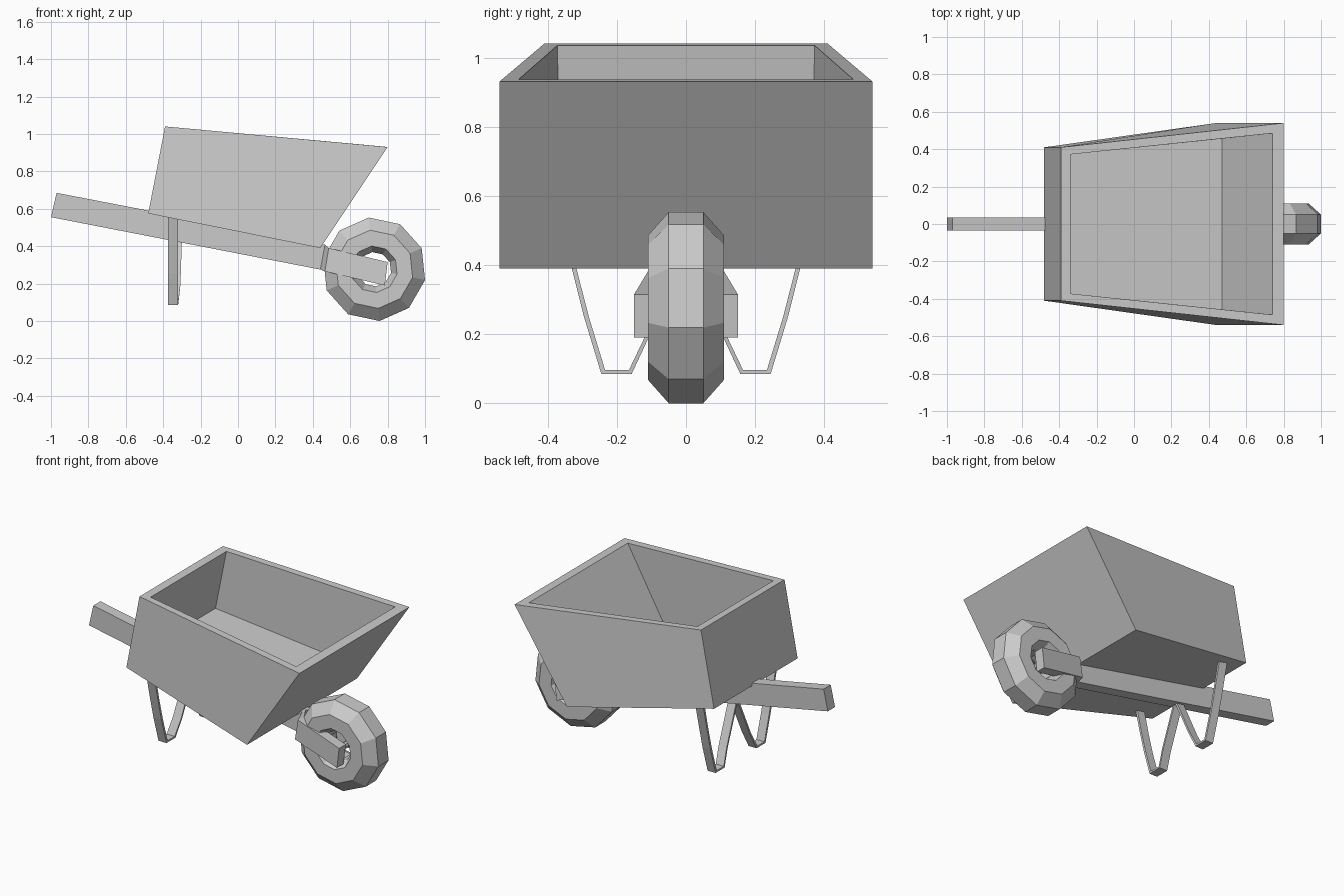
import bpy, bmesh
from math import cos, sin, pi, radians

if "Cube" in bpy.data.objects:
    bpy.data.objects.remove(bpy.data.objects["Cube"])


def make(name, verts, faces):
    mesh = bpy.data.meshes.new(name)
    mesh.from_pydata(verts, [], faces)
    bm = bmesh.new()
    bm.from_mesh(mesh)
    bmesh.ops.recalc_face_normals(bm, faces=bm.faces)
    bm.to_mesh(mesh)
    bm.free()
    obj = bpy.data.objects.new(name, mesh)
    bpy.context.collection.objects.link(obj)
    return obj


def sweep(name, rings, closed=False):
    """Skin a list of equal rings; cap the ends unless closed."""
    n, m = len(rings[0]), len(rings)
    verts = [v for ring in rings for v in ring]
    faces = [(i * n + j, i * n + (j + 1) % n,
              (i + 1) % m * n + (j + 1) % n, (i + 1) % m * n + j)
             for i in range(m if closed else m - 1) for j in range(n)]
    if not closed:
        faces += [tuple(range(n)), tuple(range((m - 1) * n, m * n))]
    return make(name, verts, faces)


def mirror_y(obj):
    mod = obj.modifiers.new("mirror", 'MIRROR')
    mod.use_axis = (False, True, False)
    mod.use_clip = False
    mod.use_mirror_merge = False


# Tray: hollow tub, rings run outer bottom, outer rim, inner rim, inner floor
def tray_ring(back, front):
    (xb, yb, zb), (xf, yf, zf) = back, front
    return [(xb, -yb, zb), (xf, -yf, zf), (xf, yf, zf), (xb, yb, zb)]


sweep("tray", [
    tray_ring((-0.48, 0.41, 0.575), (0.44, 0.54, 0.39)),
    tray_ring((-0.39, 0.41, 1.04), (0.80, 0.54, 0.93)),
    tray_ring((-0.34, 0.372, 1.035), (0.74, 0.485, 0.936)),
    tray_ring((-0.41, 0.365, 0.665), (0.47, 0.456, 0.515)),
])


# Central beam with handle end
def section(x0, z0, x1, z1, y0, y1):
    return [(x0, y0, z0), (x0, y1, z0), (x1, y1, z1), (x1, y0, z1)]


sweep("beam", [
    section(-1.0, 0.555, -0.97, 0.685, -0.035, 0.035),
    section(0.44, 0.275, 0.465, 0.408, -0.035, 0.035),
])

# Fork arms spreading around the wheel
mirror_y(sweep("fork_arm", [
    section(0.44, 0.275, 0.465, 0.408, 0.0, 0.035),
    section(0.465, 0.265, 0.485, 0.39, 0.04, 0.105),
    section(0.785, 0.19, 0.80, 0.315, 0.085, 0.15),
]))

# Ten-sided tyre with an octagonal cross-section
profile = [(0.278, 0.05), (0.21, 0.11), (0.125, 0.11), (0.092, 0.05),
           (0.092, -0.05), (0.125, -0.11), (0.21, -0.11), (0.278, -0.05)]
rings = []
for i in range(10):
    a = radians(36 * i - 12)
    rings.append([(0.728 + r * cos(a), y, 0.2765 + r * sin(a)) for r, y in profile])
sweep("wheel", rings, closed=True)

# Thin axle between the fork arms
sweep("axle", [[(0.74 + 0.02 * cos(k * pi / 4), y, 0.265 + 0.02 * sin(k * pi / 4))
                for k in range(8)] for y in (-0.1, 0.1)])

# Bent strap legs: outer edge, inner edge and forward lean along the path
outer = [(0.37, 0.56), (0.33, 0.39), (0.295, 0.25), (0.245, 0.085),
         (0.157, 0.085), (0.108, 0.19), (0.0, 0.43)]
inner = [(0.355, 0.56), (0.317, 0.39), (0.281, 0.25), (0.234, 0.096),
         (0.165, 0.096), (0.12, 0.19), (0.014, 0.43)]
lean = [0, 0, 0, 0, 0, 0.012, 0.02]
mirror_y(sweep("leg_strap", [
    [(-0.375 + d, *o), (-0.32 + d, *o), (-0.32 + d, *i), (-0.375 + d, *i)]
    for o, i, d in zip(outer, inner, lean)]))
